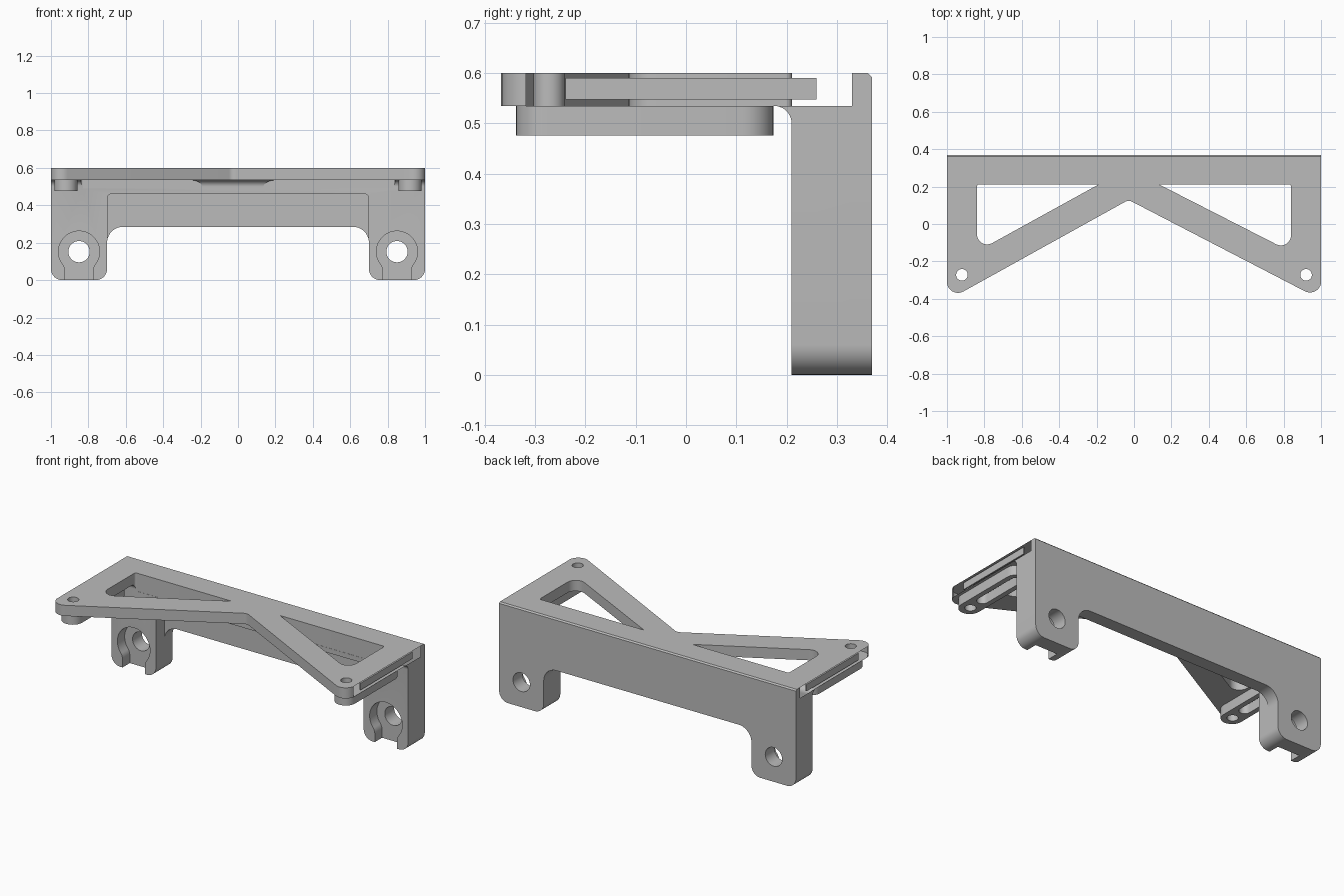
import bpy
import bmesh
from math import cos, sin, pi, atan2, hypot, sqrt
from mathutils import Vector

cube = bpy.data.objects.get("Cube")
if cube:
    bpy.data.objects.remove(cube, do_unlink=True)

grey = bpy.data.materials.new("plain grey")
grey.use_nodes = True
GREY = (0.5, 0.5, 0.5, 1)
grey.diffuse_color = GREY
grey.node_tree.nodes["Principled BSDF"].inputs["Base Color"].default_value = GREY


def arc(cx, cy, r, a0, a1, n=10):
    return [(cx + r * cos(a0 + (a1 - a0) * i / n), cy + r * sin(a0 + (a1 - a0) * i / n))
            for i in range(n + 1)]


def circle(cx, cy, r):
    return arc(cx, cy, r, 0, 2 * pi, 40)[:-1]


def rounded(corners):
    """Polygon from (x, y, fillet radius) corners."""
    out = []
    for i, (x, y, r) in enumerate(corners):
        p = Vector((x, y))
        if not r:
            out.append((x, y))
            continue
        u = (Vector(corners[i - 1][:2]) - p).normalized()
        v = (Vector(corners[(i + 1) % len(corners)][:2]) - p).normalized()
        half = u.angle(v) / 2
        c = p + (u + v).normalized() * (r / sin(half))
        start = p + u * (r * cos(half) / sin(half)) - c
        end = p + v * (r * cos(half) / sin(half)) - c
        a0 = atan2(start.y, start.x)
        turn = (atan2(end.y, end.x) - a0 + pi) % (2 * pi) - pi
        out += arc(c.x, c.y, r, a0, a0 + turn)
    return out


def prism(name, pts, axis, lo, hi):
    """Extrude a 2D outline along one axis."""
    place = {"x": lambda a, b, t: (t, a, b),
             "y": lambda a, b, t: (a, t, b),
             "z": lambda a, b, t: (a, b, t)}[axis]
    bm = bmesh.new()
    ends = [[bm.verts.new(place(a, b, t)) for a, b in pts] for t in (lo, hi)]
    bm.faces.new(ends[0])
    bm.faces.new(ends[1])
    n = len(pts)
    for i in range(n):
        j = (i + 1) % n
        bm.faces.new((ends[0][i], ends[0][j], ends[1][j], ends[1][i]))
    bmesh.ops.recalc_face_normals(bm, faces=bm.faces)
    mesh = bpy.data.meshes.new(name)
    bm.to_mesh(mesh)
    bm.free()
    mesh.materials.append(grey)
    ob = bpy.data.objects.new(name, mesh)
    bpy.context.collection.objects.link(ob)
    return ob


def combine(ob, tool, operation="DIFFERENCE"):
    """Apply a boolean and discard its tool."""
    mod = ob.modifiers.new("cut", "BOOLEAN")
    mod.operation, mod.object, mod.solver = operation, tool, "EXACT"
    deps = bpy.context.evaluated_depsgraph_get()
    mesh = bpy.data.meshes.new_from_object(ob.evaluated_get(deps))
    ob.modifiers.clear()
    ob.data = mesh
    bpy.data.objects.remove(tool, do_unlink=True)


def smooth(ob):
    bpy.ops.object.select_all(action="DESELECT")
    ob.select_set(True)
    bpy.context.view_layer.objects.active = ob
    bpy.ops.object.shade_smooth_by_angle(angle=0.5)


TOP, UNDER, WALL, BACK = 0.6, 0.535, 0.21, 0.37
LEG_X, LEG_Z = 0.85, 0.152
BOLT_X, BOLT_Y = 0.92, -0.272

# Bracket body: front elevation, side profile and plan intersected
bracket = prism("bracket", rounded([
    (-1, 0.7, 0), (-1, 0, 0.06), (-0.7, 0, 0.06), (-0.7, 0.285, 0.085),
    (0.7, 0.285, 0.085), (0.7, 0, 0.06), (1, 0, 0.06), (1, 0.7, 0)]), "y", -0.5, 0.5)
side = prism("side_profile", rounded([
    (-0.45, UNDER, 0), (WALL, UNDER, 0.035), (WALL, -0.1, 0), (BACK, -0.1, 0),
    (BACK, TOP - 0.008, 0), (BACK - 0.008, TOP, 0), (-0.45, TOP, 0)]), "x", -1.2, 1.2)
combine(bracket, side, "INTERSECT")
plan = prism("plan_outline", rounded([
    (-1.001, 0.5, 0), (-1.001, -0.41, 0.06), (-0.029, 0.129, 0.04),
    (1.001, -0.405, 0.06), (1.001, 0.5, 0)]), "z", -0.2, 0.8)
combine(bracket, plan, "INTERSECT")

# Triangular windows in the top plate
for tip, side_x, low in ((-0.19, -0.84, -0.147), (0.135, 0.84, -0.149)):
    combine(bracket, prism("window", rounded([
        (tip, 0.211, 0), (side_x, 0.211, 0.012), (side_x, low, 0.055)]), "z", 0.49, 0.7))

# Recess in the front of the back wall
combine(bracket, prism("wall_recess", rounded([
    (-0.699, 0.1, 0), (0.699, 0.1, 0), (0.699, 0.46, 0.02), (-0.699, 0.46, 0.02)]),
    "y", 0, 0.29))

# Keyhole pockets and bolt holes
R, HALF, BLEND = 0.11, 0.075, 0.06
drop = sqrt((R + BLEND) ** 2 - (HALF + BLEND) ** 2)
lean = atan2(-drop, HALF + BLEND)
neck = arc(HALF + BLEND, -drop, BLEND, pi, pi + lean, 8)
keyhole = ([(HALF, -0.3)] + neck + arc(0, 0, R, lean, pi - lean, 40)[1:-1]
           + [(-x, z) for x, z in reversed(neck)] + [(-HALF, -0.3)])
for s in (-1, 1):
    pocket = [(s * LEG_X + x, LEG_Z + z) for x, z in keyhole]
    combine(bracket, prism("pocket", pocket, "y", 0.1, WALL + 0.07))
    combine(bracket, prism("leg_hole", circle(s * LEG_X, LEG_Z, 0.057), "y", 0.1, 0.5))
    combine(bracket, prism("plate_hole", circle(s * BOLT_X, BOLT_Y, 0.031), "z", 0.4, 0.7))

# Open the plate's two end faces
bm = bmesh.new()
bm.from_mesh(bracket.data)


def end_faces():
    return [f for f in bm.faces
            if abs(f.normal.x) > 0.99 and abs(f.calc_center_median().x) > 0.995]


for co, no in (((0, 0, UNDER), (0, 0, 1)), ((0, 0.33, 0), (0, 1, 0))):
    faces = end_faces()
    edges = {e for f in faces for e in f.edges}
    verts = {v for f in faces for v in f.verts}
    bmesh.ops.bisect_plane(bm, geom=faces + list(edges) + list(verts),
                           plane_co=co, plane_no=no, dist=0.0001)
opened = [f for f in end_faces()
          if all(v.co.z > UNDER - 0.001 and v.co.y < 0.331 for v in f.verts)]
bmesh.ops.delete(bm, geom=opened, context="FACES")
bm.to_mesh(bracket.data)
bm.free()
smooth(bracket)

# End strips and slotted rails under the plate
for s, label in ((-1, "right"), (1, "left")):
    prism(label + "_end_strip", [(-0.24, 0.548), (0.26, 0.548), (0.26, 0.59), (-0.24, 0.59)],
          "x", s * 0.987, s * 0.995)

    def stadium(r, y0, y1):
        return arc(s * BOLT_X, y0, r, pi, 2 * pi, 16) + arc(s * BOLT_X, y1, r, 0, pi, 16)

    rail = prism(label + "_rail", stadium(0.062, -0.276, 0.112), "z", 0.476, UNDER)
    combine(rail, prism("rail_slot", stadium(0.032, -0.17, 0.11), "z", 0.4, UNDER - 0.002))
    combine(rail, prism("rail_hole", circle(s * BOLT_X, BOLT_Y, 0.031), "z", 0.4, 0.7))
    smooth(rail)
